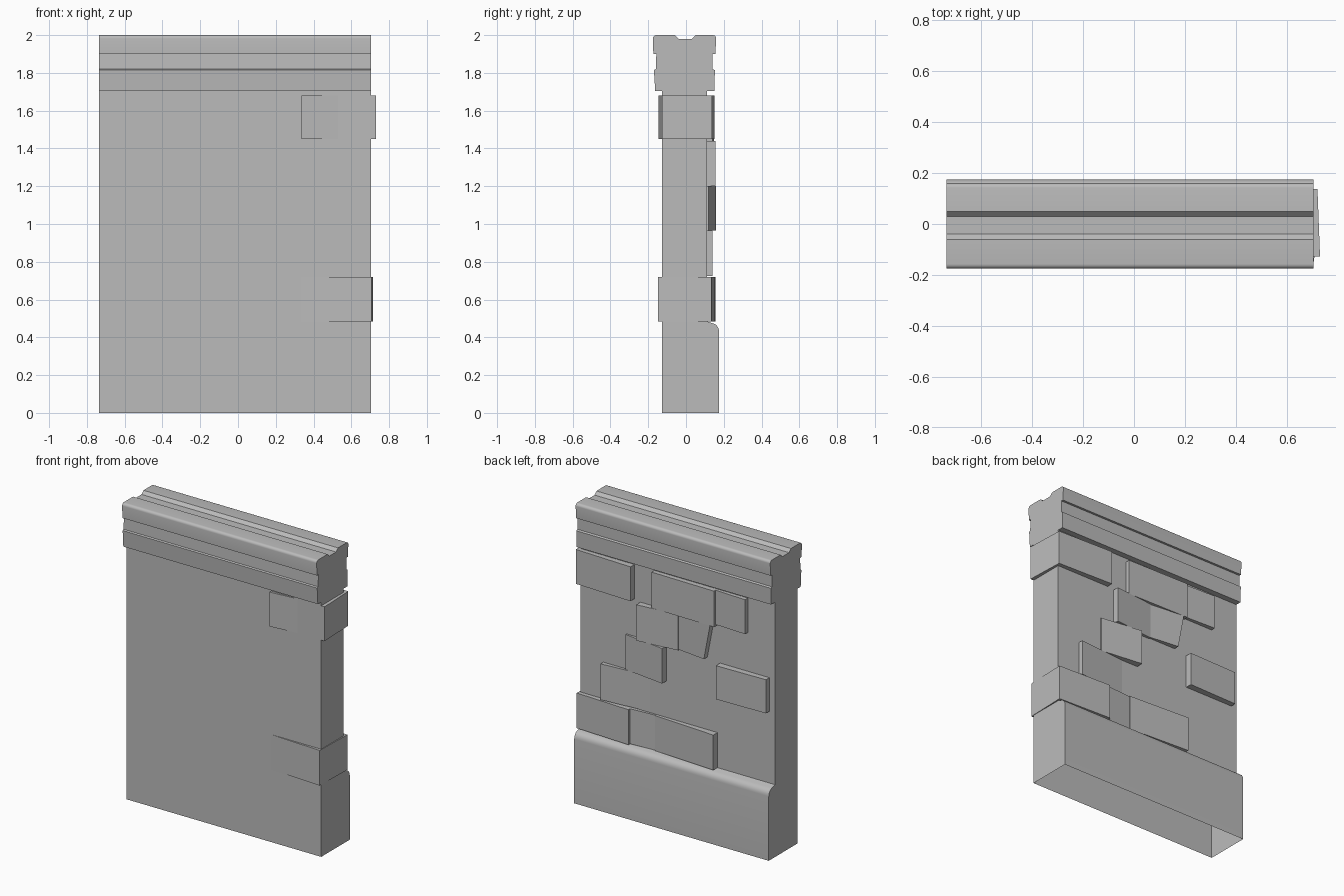
import bpy
import bmesh
import math
from mathutils import Vector

cube = bpy.data.objects.get("Cube")
if cube:
    bpy.data.objects.remove(cube, do_unlink=True)

# One plain stone colour
stone = bpy.data.materials.new("grey stone")
stone.use_nodes = True
GREY = (0.5, 0.5, 0.5, 1)
stone.diffuse_color = GREY
stone.node_tree.nodes["Principled BSDF"].inputs["Base Color"].default_value = GREY

LEFT, RIGHT = -0.735, 0.705   # wall ends along x
FRONT, BACK = -0.127, 0.11    # wall faces along y


def prism(name, base, offset, open_bottom=False, edit=None, smooth=False):
    """Extrude a flat polygon by an offset into a closed solid."""
    bm = bmesh.new()
    face = bm.faces.new([bm.verts.new(p) for p in base])
    moved = bmesh.ops.extrude_face_region(bm, geom=[face], use_keep_orig=True)["geom"]
    bmesh.ops.translate(bm, vec=Vector(offset),
                        verts=[v for v in moved if isinstance(v, bmesh.types.BMVert)])
    if edit:
        edit(bm)
    bmesh.ops.recalc_face_normals(bm, faces=bm.faces[:])
    if open_bottom:
        low = [f for f in bm.faces if all(v.co.z < 0.001 for v in f.verts)]
        bmesh.ops.delete(bm, geom=low, context="FACES_ONLY")
    mesh = bpy.data.meshes.new(name)
    bm.to_mesh(mesh)
    bm.free()
    mesh.materials.append(stone)
    obj = bpy.data.objects.new(name, mesh)
    bpy.context.collection.objects.link(obj)
    if smooth:
        bpy.ops.object.select_all(action="DESELECT")
        obj.select_set(True)
        bpy.context.view_layer.objects.active = obj
        bpy.ops.object.shade_smooth_by_angle(angle=math.radians(32))
    return obj


def along_x(name, profile, **options):
    """Sweep a (y, z) profile over the whole wall length."""
    return prism(name, [(LEFT, y, z) for y, z in profile],
                 (RIGHT - LEFT, 0, 0), **options)


def upright(name, plan, z0, z1, **options):
    """Raise an (x, y) plan between two heights."""
    return prism(name, [(x, y, z0) for x, y in plan], (0, 0, z1 - z0), **options)


def arc(cy, cz, ry, rz, start, end, steps=5):
    angles = [math.radians(start + (end - start) * i / steps) for i in range(steps + 1)]
    return [(cy + ry * math.cos(a), cz + rz * math.sin(a)) for a in angles]


# Wall slab with the rounded plinth along its back, open underneath
along_x("wall_and_plinth",
        [(FRONT, 0), (0.175, 0)] + arc(0.135, 0.43, 0.04, 0.045, 0, 80)
        + [(BACK, 0.485), (BACK, 1.72), (FRONT, 1.72)],
        open_bottom=True, smooth=True)

# Moulded coping with a shallow channel in its top
along_x("coping",
        [(-0.163, 1.705), (0.15, 1.705), (0.153, 1.815), (0.14, 1.82),
         (0.14, 1.9), (0.155, 1.9)]
        + arc(0.142, 1.982, 0.018, 0.018, 0, 90)
        + [(0.05, 2.0), (0.03, 1.98), (-0.04, 1.98), (-0.06, 2.0)]
        + arc(-0.157, 1.982, 0.018, 0.018, 90, 180)
        + [(-0.173, 1.9), (-0.157, 1.9), (-0.16, 1.82), (-0.17, 1.815)],
        smooth=True)

# Corner stones wrapping the left end
upright("upper_corner_stone",
        [(0.305, 0.09), (0.305, 0.152), (0.72, 0.137), (0.73, FRONT),
         (0.53, FRONT), (0.335, -0.145), (0.335, -0.1)], 1.45, 1.68)
upright("lower_corner_stone",
        [(0.32, 0.09), (0.32, 0.152), (0.715, 0.135), (0.707, -0.147),
         (0.335, FRONT), (0.335, -0.1)], 0.485, 0.72)


def slant_end(bm):
    """Pull in the lower right corner of the tapered stone."""
    for v in bm.verts:
        if v.co.x < -0.2 and v.co.z < 1.3:
            v.co.x += 0.045


# Tilted facing stones on the back: left x, right x, bottom, top, y at each end
stones = {
    "top_long_stone": (0.156, -0.31, 1.44, 1.68, 0.14, 0.147),
    "top_short_stone": (-0.31, -0.535, 1.45, 1.68, 0.13, 0.14),
    "upper_block_stone": (0.26, -0.03, 1.2, 1.44, 0.155, 0.125),
    "tapered_stone": (-0.03, -0.28, 1.205, 1.44, 0.122, 0.147),
    "middle_stone": (0.363, 0.066, 0.965, 1.2, 0.12, 0.158),
    "wedge_stone": (0.535, 0.19, 0.725, 0.965, 0.14, BACK),
    "lone_stone": (-0.33, -0.695, 0.965, 1.19, 0.155, 0.147),
    "low_thin_stone": (0.32, 0.14, 0.485, 0.72, 0.135, 0.122),
    "low_long_stone": (0.14, -0.31, 0.485, 0.72, 0.128, 0.155),
}
for name, (x0, x1, z0, z1, y0, y1) in stones.items():
    upright(name, [(x0, 0.09), (x1, 0.09), (x1, y1), (x0, y0)], z0, z1,
            edit=slant_end if name == "tapered_stone" else None)
